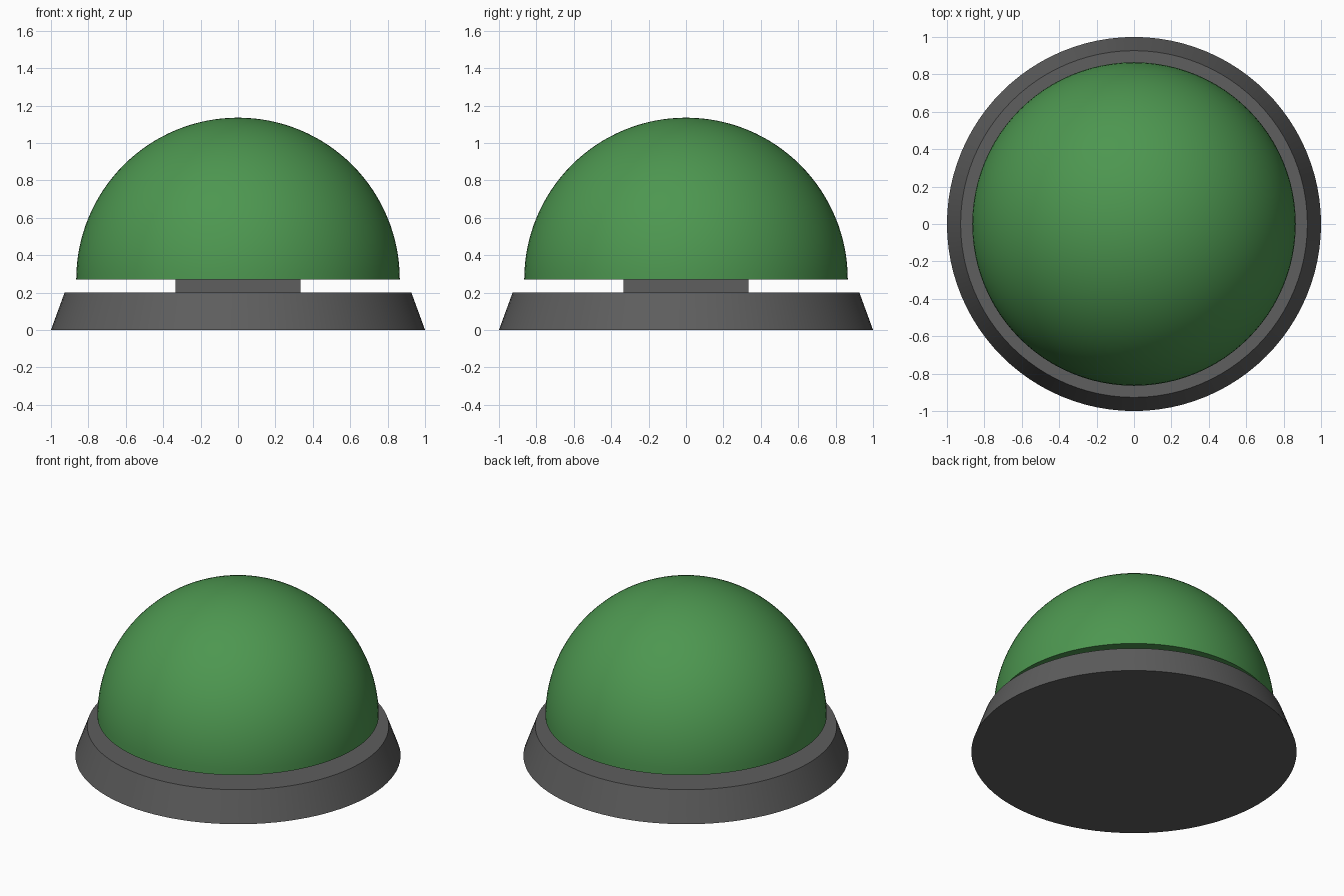
import bpy, bmesh, math

if "Cube" in bpy.data.objects:
    bpy.data.objects.remove(bpy.data.objects["Cube"])

SEGMENTS = 96


def material(name, rgb):
    mat = bpy.data.materials.new(name)
    mat.diffuse_color = (*rgb, 1)
    mat.use_nodes = True
    mat.node_tree.nodes["Principled BSDF"].inputs["Base Color"].default_value = mat.diffuse_color
    return mat


def lathe(name, profile, mat):
    """Revolve a list of (radius, z) points around the z axis."""
    bm = bmesh.new()
    verts = [bm.verts.new((r, 0, z)) for r, z in profile]
    edges = [bm.edges.new(pair) for pair in zip(verts, verts[1:])]
    bmesh.ops.spin(bm, geom=verts + edges, cent=(0, 0, 0), axis=(0, 0, 1),
                   angle=math.tau, steps=SEGMENTS)
    bmesh.ops.remove_doubles(bm, verts=bm.verts, dist=1e-5)
    bmesh.ops.recalc_face_normals(bm, faces=bm.faces)
    mesh = bpy.data.meshes.new(name)
    bm.to_mesh(mesh)
    bm.free()
    mesh.materials.append(mat)
    obj = bpy.data.objects.new(name, mesh)
    bpy.context.collection.objects.link(obj)
    bpy.ops.object.select_all(action='DESELECT')
    obj.select_set(True)
    bpy.context.view_layer.objects.active = obj
    bpy.ops.object.shade_smooth_by_angle(angle=math.radians(15))
    return obj


grey = material("dark_grey", (0.112, 0.112, 0.112))
green = material("green", (0.074, 0.308, 0.080))

# Tapered base plate
lathe("base", [(0, 0), (1, 0), (0.927, 0.2), (0, 0.2)], grey)

# Short square block between base and dome
bpy.ops.mesh.primitive_cube_add(size=1, location=(0, 0, 0.235))
stem = bpy.context.object
stem.name = "stem"
stem.scale = (0.668, 0.668, 0.07)
stem.data.materials.append(grey)

# Hemispherical push dome with a flat underside
R, Z, RINGS = 0.865, 0.27, 32
arc = [(R * math.cos(a), Z + R * math.sin(a))
       for a in (i * math.pi / 2 / RINGS for i in range(RINGS))]
lathe("dome", [(0, Z)] + arc + [(0, Z + R)], green)
